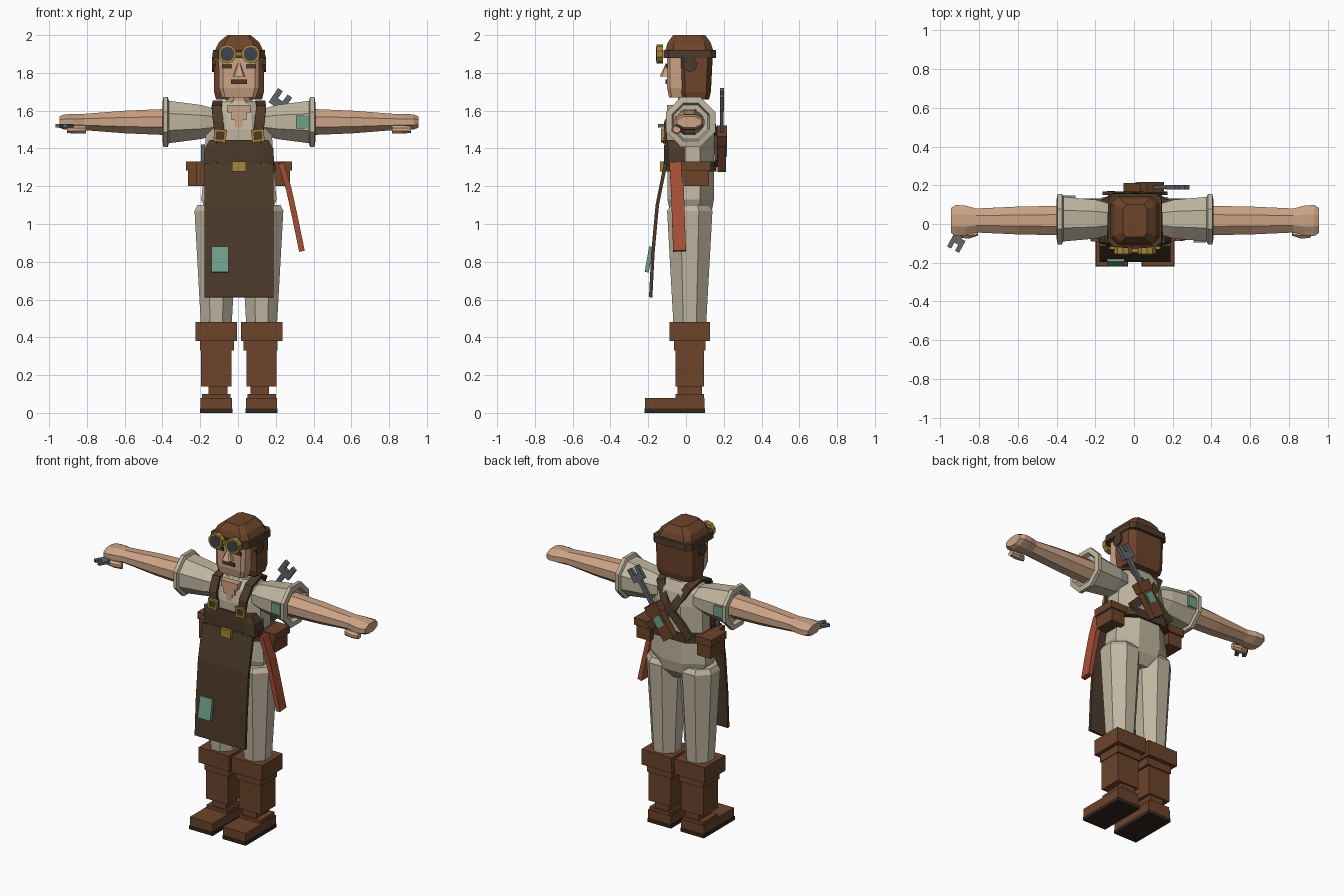
import bpy, bmesh, math
from mathutils import Matrix, Vector

if "Cube" in bpy.data.objects:
    bpy.data.objects.remove(bpy.data.objects["Cube"])

LEG = .12      # distance of each leg from the middle
SHIFT = .005   # the body sits slightly towards its left


def material(name, code):
    def linear(c):
        return c / 12.92 if c <= .04 else ((c + .055) / 1.055) ** 2.4
    colour = [linear(channel / 255) for channel in bytes.fromhex(code)] + [1]
    result = bpy.data.materials.new(name)
    result.use_nodes = True
    result.diffuse_color = colour
    shader = next(n for n in result.node_tree.nodes if n.type == "BSDF_PRINCIPLED")
    shader.inputs["Base Color"].default_value = colour
    return result


cream = material("cream cloth", "BFB6A0")
skin = material("skin", "CBA385")
leather = material("brown leather", "6C442B")
dark = material("dark leather", "4D3A2A")
gold = material("brass", "A6853A")
green = material("green patch", "70A08A")
red = material("red cloth", "A64F36")
steel = material("steel", "62676B")
glass = material("goggle lens", "3C434A")
black = material("boot sole", "33261E")


def finish(name, mat, bm, mirror):
    bmesh.ops.recalc_face_normals(bm, faces=bm.faces)
    mesh = bpy.data.meshes.new(name)
    bm.to_mesh(mesh)
    bm.free()
    mesh.materials.append(mat)
    part = bpy.data.objects.new(name, mesh)
    part.location.x = SHIFT
    bpy.context.collection.objects.link(part)
    if mirror:
        part.modifiers.new("mirror", "MIRROR")


def bridge(name, mat, rings, mirror):
    """Join rings of points into a closed tube with capped ends."""
    bm = bmesh.new()
    rows = [[bm.verts.new(point) for point in ring] for ring in rings]
    for low, high in zip(rows, rows[1:]):
        for i in range(len(low)):
            bm.faces.new((low[i - 1], low[i], high[i], high[i - 1]))
    bm.faces.new(rows[0])
    bm.faces.new(rows[-1])
    finish(name, mat, bm, mirror)


def loft(name, mat, centre, rings, along="z", cut=.6, mirror=False):
    """Eight-sided sections, each a position and two half sizes."""
    signs = ((-1, -1), (1, -1), (1, 1), (-1, 1))
    keep = 1 - cut
    tube = []
    for position, half_a, half_b in rings:
        section = []
        for i, (a, b) in enumerate(signs):
            corner = [(a, b * keep), (a * keep, b)]
            section += corner if i % 2 == 0 else corner[::-1]
        flat = [(centre[0] + a * half_a, centre[1] + b * half_b) for a, b in section]
        tube.append([(a, b, position) if along == "z" else (position, a, b)
                     for a, b in flat])
    bridge(name, mat, tube, mirror)


def ribbon(name, mat, path, width, thick, across=(1, 0, 0), mirror=False):
    """A flat strip with thickness that follows a path."""
    points = [Vector(p) for p in path]
    rings = []
    for i, point in enumerate(points):
        ahead = points[min(i + 1, len(points) - 1)]
        tangent = (ahead - points[max(i - 1, 0)]).normalized()
        side = Vector(across)
        side = (side - tangent * side.dot(tangent)).normalized()
        up = tangent.cross(side) * thick / 2
        side = side * width / 2
        rings.append([point - side - up, point + side - up,
                      point + side + up, point - side + up])
    bridge(name, mat, rings, mirror)


def box(name, mat, at, size, place=Matrix(), mirror=False):
    bm = bmesh.new()
    matrix = place @ Matrix.Translation(at) @ Matrix.Diagonal((*size, 1))
    bmesh.ops.create_cube(bm, size=1, matrix=matrix)
    finish(name, mat, bm, mirror)


def discs(name, mat, at, radius, depth, facing, sides=10):
    """A mirrored pair of short cylinders."""
    bm = bmesh.new()
    turn = Matrix.Rotation(math.pi / 2, 4, "X" if facing == "y" else "Y")
    bmesh.ops.create_cone(bm, cap_ends=True, segments=sides, radius1=radius,
                          radius2=radius, depth=depth,
                          matrix=Matrix.Translation(at) @ turn)
    finish(name, mat, bm, True)


def spanner(name, place, length, jaw):
    """An open-ended spanner standing on its handle."""
    box(name + "_handle", steel, at=(0, 0, length / 2),
        size=(jaw / 3, jaw / 5, length), place=place)
    box(name + "_head", steel, at=(0, 0, length),
        size=(jaw, jaw / 4, jaw / 2), place=place)
    for side, label in ((-1, "right"), (1, "left")):
        box(f"{name}_{label}_jaw", steel, at=(side * jaw / 3, 0, length + jaw / 2),
            size=(jaw / 3, jaw / 4, jaw / 2), place=place)


# Boots
box("boot_cuffs", leather, at=(LEG, .02, .43), size=(.22, .215, .1), mirror=True)
box("boot_rims", leather, at=(LEG - .005, .02, .36), size=(.18, .165, .06), mirror=True)
box("boot_shafts", leather, at=(LEG, .02, .24), size=(.16, .15, .2), mirror=True)
box("boot_ankles", leather, at=(LEG - .01, .02, .12), size=(.1, .13, .1), mirror=True)
box("boot_feet", leather, at=(LEG, -.06, .05), size=(.165, .315, .06), mirror=True)
box("boot_insteps", leather, at=(LEG, .02, .06), size=(.15, .15, .08), mirror=True)
box("boot_soles", black, at=(LEG, -.06, .012), size=(.17, .32, .024), mirror=True)

# Trousers and shirt
loft("trouser_legs", cream, (LEG, .02),
     [(.44, .08, .085), (1.07, .115, .12), (1.1, .1, .1)], mirror=True)
loft("torso", cream, (0, .025),
     [(1, .06, .07), (1.06, .17, .11), (1.13, .2, .123), (1.3, .18, .123),
      (1.5, .175, .126), (1.58, .165, .11), (1.64, .11, .08)])
loft("shirt_collar", cream, (0, .02), [(1.6, .11, .09), (1.65, .09, .07)])
for level, width in ((1.53, .04), (1.57, .08), (1.61, .12)):
    box(f"open_neck_{width}", skin, at=(0, -.07, level), size=(width, .06, .04))
loft("sleeves", cream, (.025, 1.54),
     [(.13, .08, .07), (.2, .1, .09), (.37, .115, .112), (.377, .13, .132),
      (.4, .13, .132), (.405, .1, .1), (.38, .09, .09)], along="x", mirror=True)
box("left_sleeve_patch", green, at=(.335, -.09, 1.54), size=(.065, .012, .07))
box("right_sleeve_patch", green, at=(-.34, .14, 1.54), size=(.065, .012, .07))

# Arms and hands
loft("arms", skin, (.018, 1.54),
     [(.36, .076, .07), (.6, .072, .06), (.82, .062, .043), (.875, .077, .043),
      (.925, .08, .04), (.95, .065, .03)], along="x", mirror=True)
loft("thumbs", skin, (-.05, 1.5),
     [(.81, .01, .02), (.86, .026, .022), (.91, .02, .018)], along="x", mirror=True)

# Head and face
loft("neck", skin, (0, .02), [(1.55, .075, .065), (1.7, .07, .06)])
loft("face", skin, (0, -.02),
     [(1.67, .09, .07), (1.72, .105, .08), (1.9, .108, .08)], cut=.2)
loft("nose", skin, (0, -.1), [(1.78, .032, .04), (1.85, .007, .007)], cut=.3)
box("moustache", dark, at=(0, -.1, 1.753), size=(.086, .016, .022))
box("eyes", dark, at=(.063, -.1, 1.836), size=(.05, .012, .024), mirror=True)

# Leather cap
loft("cap_sides", leather, (0, .052),
     [(1.66, .122, .07), (1.7, .132, .08), (1.9, .134, .09)], cut=.3)
loft("cap_dome", leather, (0, .017),
     [(1.88, .13, .127), (1.925, .125, .125), (1.962, .107, .113), (2, .062, .085)],
     cut=.3)
loft("cap_band", dark, (0, .02), [(1.88, .14, .14), (1.922, .138, .138)], cut=.2)
discs("ear_pads", dark, (.134, .02, 1.845), radius=.04, depth=.018, facing="x", sides=8)

# Goggles
discs("goggle_rims", gold, (.062, -.138, 1.9), radius=.05, depth=.034, facing="y")
discs("goggle_lenses", glass, (.062, -.153, 1.9), radius=.038, depth=.012, facing="y")
box("goggle_bridge", gold, at=(0, -.137, 1.9), size=(.04, .02, .02))

# Apron with bib, straps and belt
ribbon("apron_skirt", dark, [(0, -.108, 1.32), (0, -.152, 1.1), (0, -.175, .85),
                             (0, -.187, .612)], width=.366, thick=.018)
loft("apron_bib", dark, (0, -.05),
     [(1.31, .187, .066), (1.4, .182, .066), (1.445, .155, .064)], cut=.3)
ribbon("apron_straps", dark,
       [(.095, -.112, 1.43), (.11, -.106, 1.54), (.118, -.06, 1.62), (.112, .03, 1.645),
        (.1, .11, 1.62), (.03, .156, 1.5), (-.15, .16, 1.32)],
       width=.053, thick=.018, mirror=True)
loft("belt", dark, (0, .022), [(1.278, .195, .14), (1.332, .19, .14)], cut=.4)
box("belt_buckle", gold, at=(0, -.124, 1.305), size=(.075, .026, .054))
buckle = Matrix.Translation((.1, -.124, 1.468)) @ Matrix.Rotation(-.12, 4, "Y")
for quarter, label in enumerate(("top", "left", "bottom", "right")):
    box(f"strap_buckle_{label}", gold, at=(0, 0, .026), size=(.066, .016, .014),
        place=buckle @ Matrix.Rotation(quarter * math.pi / 2, 4, "Y"), mirror=True)
ribbon("apron_patch", green, [(-.1, -.184, .88), (-.1, -.208, .745)],
       width=.09, thick=.022)

# Belt pouches, pocket tool and hanging rag
box("pouches", leather, at=(.22, .05, 1.25), size=(.1, .145, .095), mirror=True)
box("pouch_flaps", leather, at=(.223, .053, 1.308), size=(.117, .157, .047), mirror=True)
box("front_pouch", leather, at=(-.188, -.05, 1.265), size=(.075, .08, .13))
box("pocket_tool", steel, at=(-.19, -.065, 1.37), size=(.022, .02, .1))
ribbon("rag", red, [(.222, -.055, 1.325), (.265, -.045, 1.18), (.3, -.04, 1.02),
                    (.333, -.034, .857)], width=.068, thick=.03, across=(0, 1, 0))

# Large spanner in a sheath across the back
slant = Matrix.Translation((-.025, .19, 1.3)) @ Matrix.Rotation(.6, 4, "Y")
box("sheath", leather, at=(0, 0, .1), size=(.086, .044, .2), place=slant)
box("sheath_collar", leather, at=(0, 0, .2), size=(.104, .054, .065), place=slant)
box("sheath_patch", green, at=(0, .022, .12), size=(.055, .009, .065), place=slant)
spanner("back_spanner", slant, length=.41, jaw=.09)

# Small spanner in the right hand
grip = Matrix.Translation((-.9, -.06, 1.52)) @ Matrix.Rotation(-.5, 4, "Z")
spanner("hand_spanner", grip @ Matrix.Rotation(math.pi / 2, 4, "X"), length=.03, jaw=.07)
